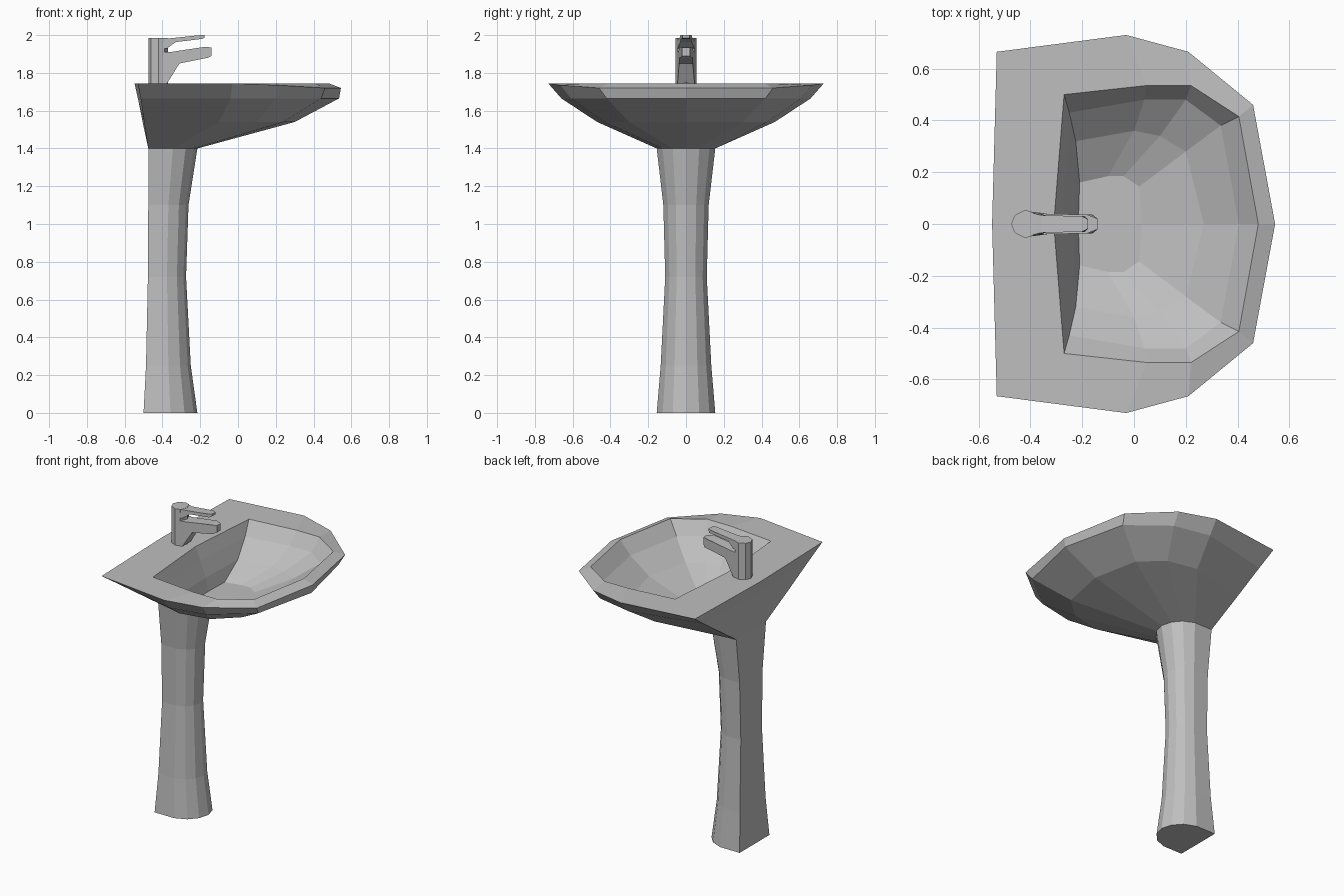
import bpy
import bmesh

cube = bpy.data.objects.get("Cube")
if cube:
    bpy.data.objects.remove(cube, do_unlink=True)

grey = bpy.data.materials.new("ceramic grey")
grey.use_nodes = True
colour = (0.52, 0.52, 0.52, 1)
grey.diffuse_color = colour
grey.node_tree.nodes["Principled BSDF"].inputs["Base Color"].default_value = colour


def finish(name, bm):
    bmesh.ops.recalc_face_normals(bm, faces=bm.faces)
    mesh = bpy.data.meshes.new(name)
    bm.to_mesh(mesh)
    bm.free()
    mesh.materials.append(grey)
    obj = bpy.data.objects.new(name, mesh)
    bpy.context.collection.objects.link(obj)
    return obj


def mirrored(half, z):
    """Complete a half outline running from back centre to front centre."""
    z = z if isinstance(z, (list, tuple)) else [z] * len(half)
    ring = [(x, y, h) for (x, y), h in zip(half, z)]
    return ring + [(x, -y, h) for x, y, h in reversed(ring) if y > 0]


def loft(name, rings):
    bm = bmesh.new()
    loops = [[bm.verts.new(p) for p in ring] for ring in rings]
    for a, b in zip(loops, loops[1:]):
        for i in range(len(a)):
            j = (i + 1) % len(a)
            bm.faces.new((a[i], a[j], b[j], b[i]))
    bm.faces.new(loops[0])
    bm.faces.new(loops[-1])
    return finish(name, bm)


def side_plate(name, profile):
    """Bridge the two sides of an x, z, half-width profile."""
    return loft(name, [[(x, s * w, z) for x, z, w in profile] for s in (-1, 1)])


# Pedestal: D-shaped section with a narrow waist
section = [(0, 0), (0, 1), (0.5, 1), (0.76, 0.8), (0.93, 0.45), (1, 0)]
levels = [(0, -0.5, -0.215, 0.155), (0.25, -0.487, -0.25, 0.134),
          (0.72, -0.477, -0.275, 0.11), (1.1, -0.475, -0.262, 0.12),
          (1.4, -0.475, -0.215, 0.155)]


def pedestal_outline(back, front, width):
    return [(back + u * (front - back), v * width) for u, v in section]


loft("pedestal", [mirrored(pedestal_outline(b, f, w), z) for z, b, f, w in levels])

# Basin: underside, rim and bowl in one continuous shell
loft("basin", [
    mirrored(pedestal_outline(-0.475, -0.215, 0.155), 1.4),
    mirrored([(-0.505, 0), (-0.497, 0.365), (-0.1, 0.47), (0.1, 0.43),
              (0.24, 0.3), (0.3, 0)], 1.54),
    mirrored([(-0.53, 0), (-0.515, 0.55), (-0.04, 0.66), (0.2, 0.61),
              (0.44, 0.42), (0.535, 0)], 1.665),
    mirrored([(-0.548, 0), (-0.53, 0.665), (-0.03, 0.73), (0.21, 0.665),
              (0.46, 0.46), (0.545, 0)], [1.745, 1.745, 1.745, 1.735, 1.72, 1.72]),
    mirrored([(-0.31, 0), (-0.27, 0.5), (0.05, 0.535), (0.22, 0.535),
              (0.405, 0.415), (0.48, 0)], 1.745),
    mirrored([(-0.275, 0), (-0.25, 0.43), (0.04, 0.48), (0.2, 0.48),
              (0.335, 0.38), (0.405, 0)], 1.66),
    mirrored([(-0.235, 0), (-0.225, 0.32), (0, 0.36), (0.1, 0.34),
              (0.2, 0.28), (0.27, 0)], 1.56),
    mirrored([(-0.215, 0), (-0.21, 0.16), (-0.1, 0.185), (-0.04, 0.185),
              (0.02, 0.145), (0.03, 0)], 1.475),
])

# Tap body: faceted upright column
column = [(-0.475, 0), (-0.46, 0.035), (-0.42, 0.055), (-0.39, 0.045), (-0.37, 0)]
loft("tap_body", [mirrored(column, z) for z in (1.74, 1.985)])

# Spout with its sloping bracket
side_plate("tap_spout", [
    (-0.42, 1.745, 0.05), (-0.375, 1.745, 0.045), (-0.31, 1.85, 0.036),
    (-0.16, 1.88, 0.036), (-0.14, 1.89, 0.02), (-0.14, 1.935, 0.02),
    (-0.18, 1.937, 0.036), (-0.36, 1.91, 0.04), (-0.42, 1.91, 0.05)])

# Lever on top of the column
side_plate("tap_lever", [
    (-0.42, 1.93, 0.05), (-0.375, 1.93, 0.045), (-0.33, 1.963, 0.03),
    (-0.19, 1.98, 0.03), (-0.178, 1.985, 0.018), (-0.178, 2.0, 0.018),
    (-0.2, 2.0, 0.03), (-0.36, 1.983, 0.034), (-0.42, 1.985, 0.05)])
